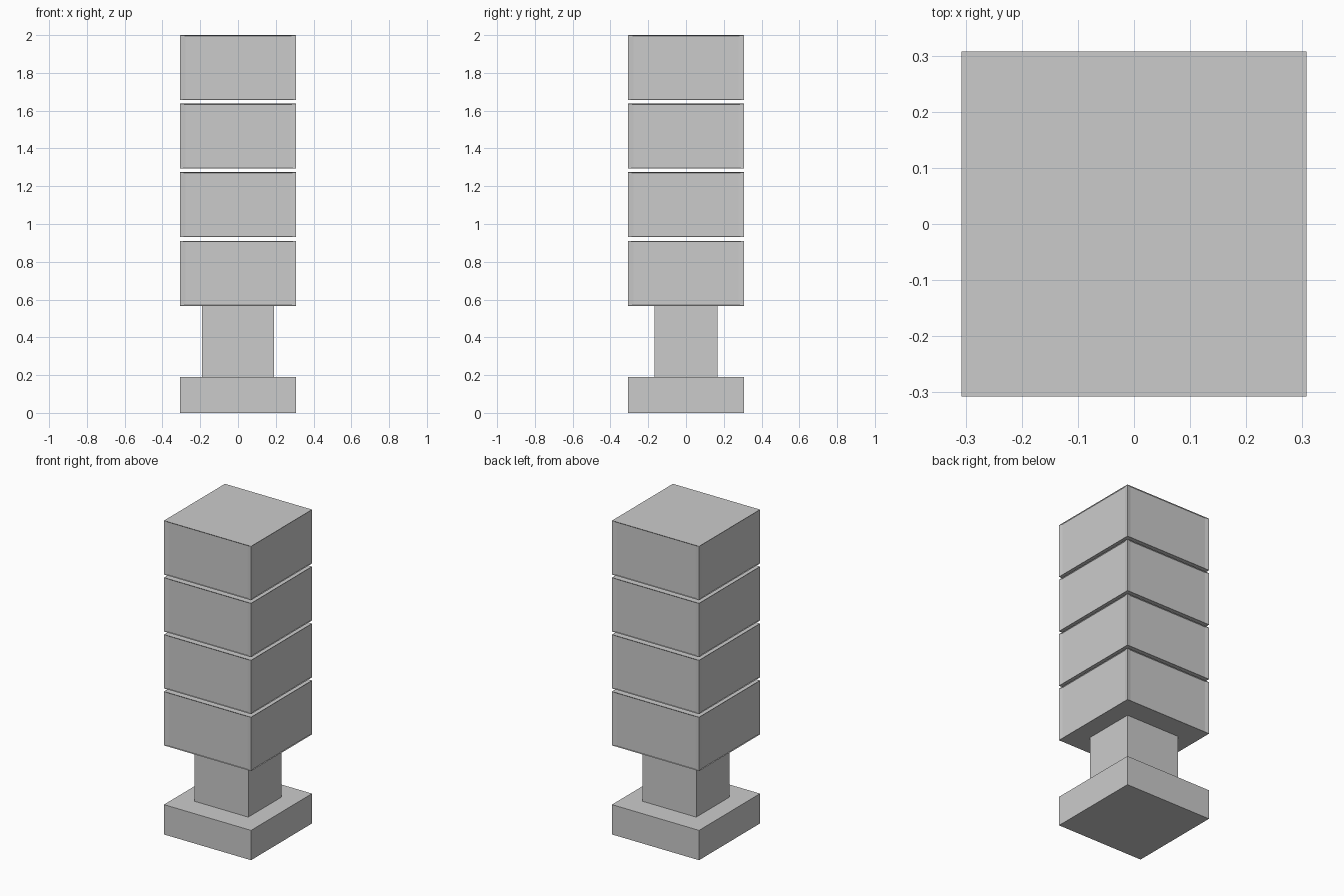
import bpy, bmesh

if "Cube" in bpy.data.objects:
    bpy.data.objects.remove(bpy.data.objects["Cube"])

HALF = 0.307      # half width of base and blocks
BLOCK_H = 0.344   # block height
PITCH = 0.363     # spacing between stacked blocks
PANEL = 0.279     # half width of the recessed panel
RIM = 0.004       # thin rim above and below each panel
DEPTH = 0.004     # panel recess


def box(name, hx, hy, z0, z1, panels=False):
    bm = bmesh.new()
    bmesh.ops.create_cube(bm, size=1)
    for v in bm.verts:
        v.co = (v.co.x * 2 * hx, v.co.y * 2 * hy, z0 + (v.co.z + 0.5) * (z1 - z0))
    bm.normal_update()
    if panels:
        # recess one wide panel in each of the four sides
        sides = [f for f in bm.faces if abs(f.normal.z) < 0.5]
        bmesh.ops.inset_individual(bm, faces=sides, thickness=RIM, use_even_offset=True)
        for f in sides:
            n = f.normal.copy()
            across = 0 if abs(n.y) > 0.5 else 1
            for v in f.verts:
                v.co[across] = PANEL if v.co[across] > 0 else -PANEL
                v.co -= n * DEPTH
    me = bpy.data.meshes.new(name)
    bm.to_mesh(me)
    bm.free()
    ob = bpy.data.objects.new(name, me)
    bpy.context.collection.objects.link(ob)
    return ob


# Foot and neck
box("base", HALF, HALF, 0, 0.19)
box("neck", 0.19, 0.168, 0.19, 0.567)

# Stack of four separate panelled blocks
for i in range(4):
    z = 0.567 + i * PITCH
    box(f"block_{i + 1}", HALF, HALF, z, z + BLOCK_H, panels=True)
